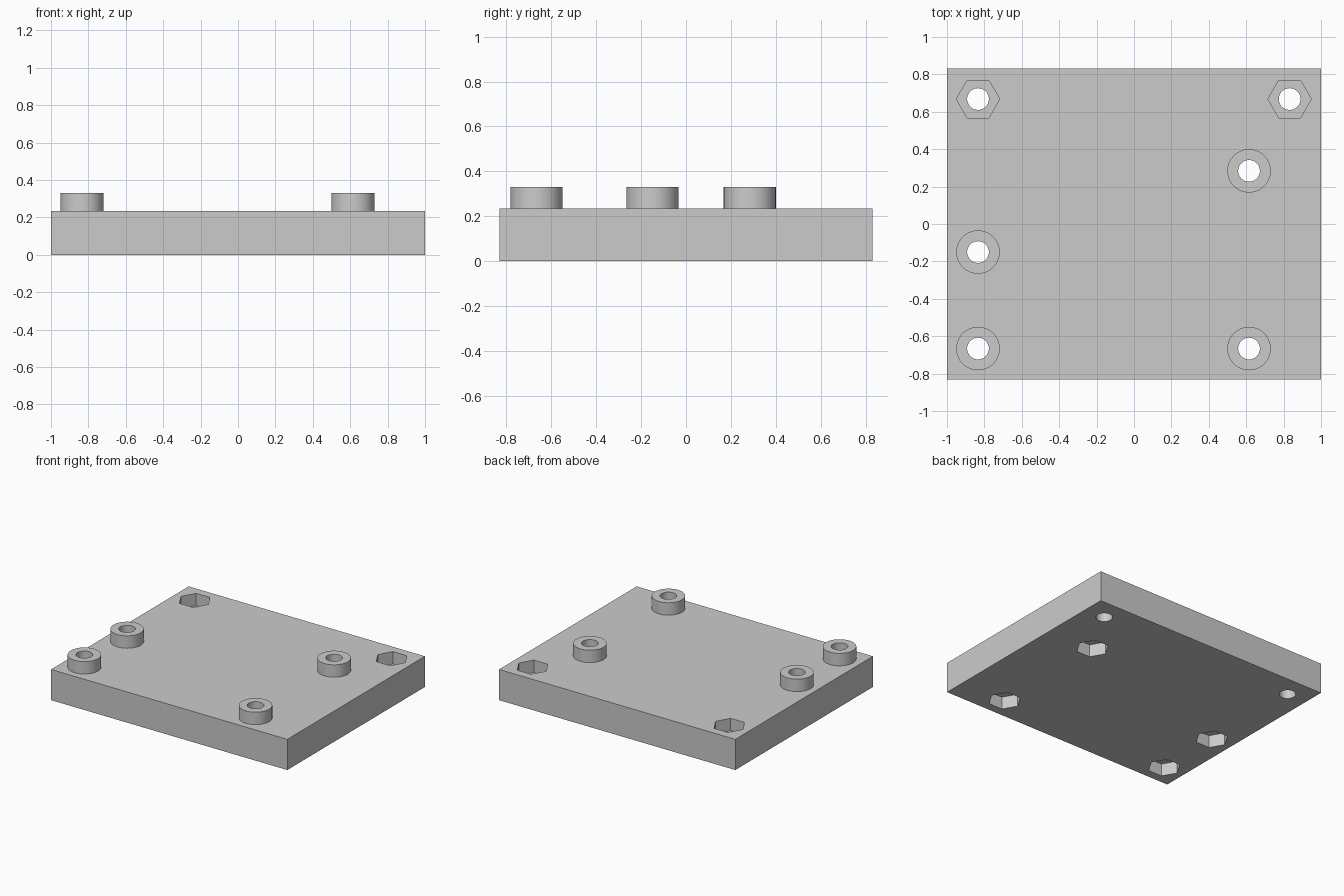
import bpy
import bmesh
from math import cos, sin, tau, radians

default_cube = bpy.data.objects.get("Cube")
if default_cube:
    bpy.data.objects.remove(default_cube, do_unlink=True)

PLATE_TOP, BOSS_TOP, POCKET = 0.235, 0.33, 0.095
BOSS_R, HOLE_R = 0.116, 0.058
HALF_X, HALF_Y = 1.0, 0.832
bosses = [(-0.834, -0.666), (-0.834, -0.15), (0.615, -0.666), (0.615, 0.284)]
corners = [(-0.834, 0.668), (0.832, 0.668)]

grey = bpy.data.materials.new("plain grey")
grey.use_nodes = True
colour = (0.6, 0.6, 0.6, 1)
grey.diffuse_color = colour
grey.node_tree.nodes["Principled BSDF"].inputs["Base Color"].default_value = colour


def add_prism(bm, outline, low, high):
    """Extrude a flat outline from low to high."""
    base = bm.faces.new([bm.verts.new((x, y, low)) for x, y in outline])
    top = bmesh.ops.extrude_face_region(bm, geom=[base], use_keep_orig=True)["geom"]
    for v in top:
        if isinstance(v, bmesh.types.BMVert):
            v.co.z = high


def polygon(centre, radius, sides):
    return [(centre[0] + radius * cos(tau * i / sides),
             centre[1] + radius * sin(tau * i / sides)) for i in range(sides)]


def make_object(name, prisms):
    bm = bmesh.new()
    for outline, low, high in prisms:
        add_prism(bm, outline, low, high)
    bmesh.ops.recalc_face_normals(bm, faces=bm.faces)
    mesh = bpy.data.meshes.new(name)
    bm.to_mesh(mesh)
    bm.free()
    mesh.materials.append(grey)
    obj = bpy.data.objects.new(name, mesh)
    bpy.context.collection.objects.link(obj)
    return obj


def combine(target, name, operation, prisms):
    """Apply a boolean with a temporary helper solid."""
    helper = make_object(name, prisms)
    helper.hide_render = True
    mod = target.modifiers.new(name, "BOOLEAN")
    mod.operation, mod.solver, mod.object = operation, "EXACT", helper
    bpy.context.view_layer.objects.active = target
    bpy.ops.object.modifier_apply(modifier=mod.name)
    bpy.data.objects.remove(helper, do_unlink=True)


# Rectangular plate
plate = make_object("mounting_plate", [(
    [(-HALF_X, -HALF_Y), (HALF_X, -HALF_Y), (HALF_X, HALF_Y), (-HALF_X, HALF_Y)],
    0, PLATE_TOP)])

# Round raised bosses
combine(plate, "bosses", "UNION",
        [(polygon(c, BOSS_R, 64), PLATE_TOP - 0.08, BOSS_TOP) for c in bosses])

# Screw holes right through
combine(plate, "screw_holes", "DIFFERENCE",
        [(polygon(c, HOLE_R, 48), -0.1, BOSS_TOP + 0.1) for c in bosses + corners])

# Hexagonal nut pockets: below the bosses, on top at the back corners
combine(plate, "nut_pockets", "DIFFERENCE",
        [(polygon(c, BOSS_R, 6), -0.1, POCKET) for c in bosses]
        + [(polygon(c, BOSS_R, 6), PLATE_TOP - POCKET, BOSS_TOP) for c in corners])

# Smooth round walls, sharp edges elsewhere
bpy.ops.object.select_all(action="DESELECT")
plate.select_set(True)
bpy.context.view_layer.objects.active = plate
bpy.ops.object.shade_smooth_by_angle(angle=radians(30))
